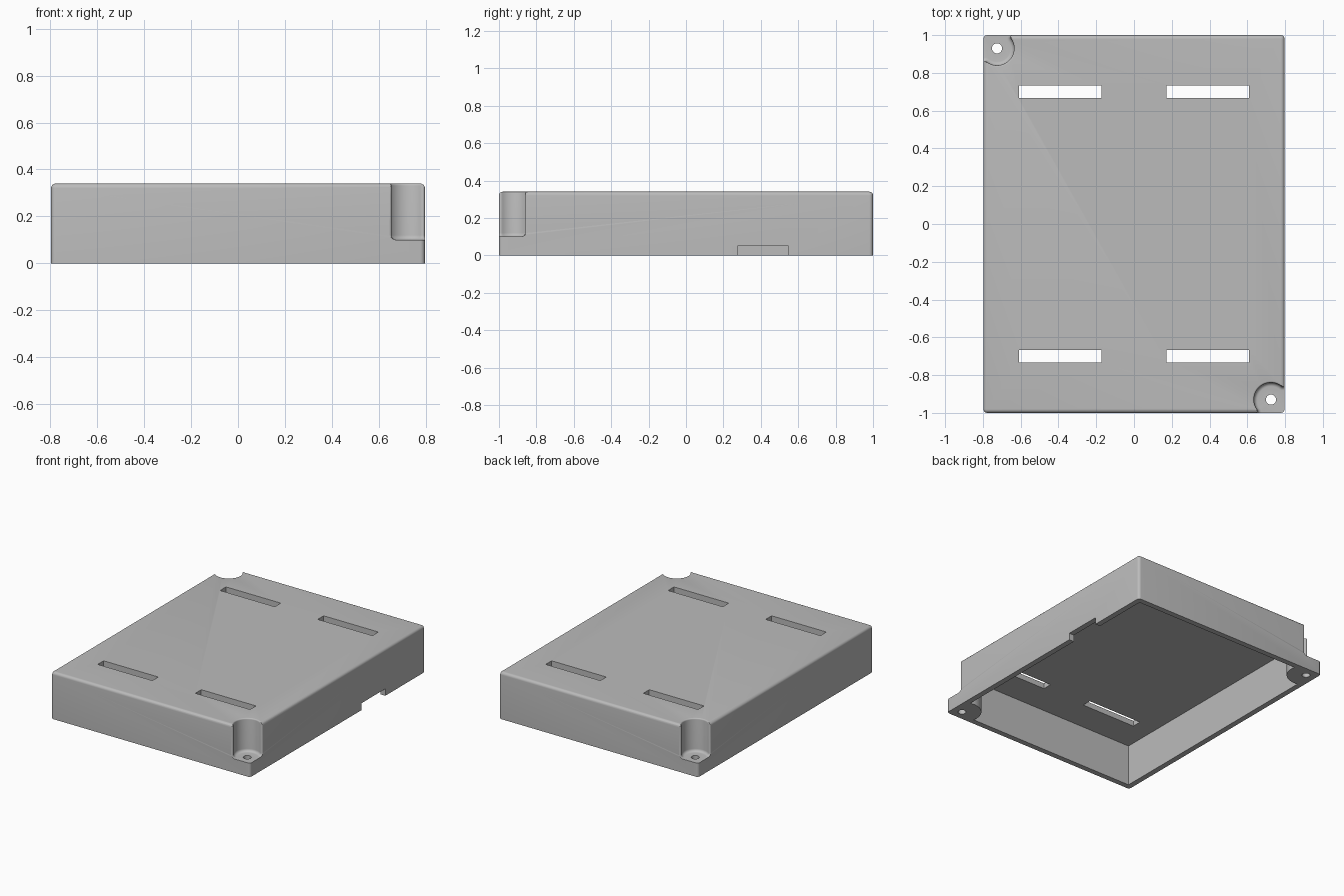
import bpy, bmesh, math

if "Cube" in bpy.data.objects:
    bpy.data.objects.remove(bpy.data.objects["Cube"])

W, L, H = 0.797, 1.0, 0.34      # half width, half length, height
WALL = 0.04
CX, CY = 0.725, -0.93           # screw position (repeated by half-turn)
POCKET_R, FILLET, FLOOR_Z = 0.09, 0.01, 0.10

grey = bpy.data.materials.new("grey plastic")
grey.diffuse_color = (0.5, 0.5, 0.5, 1)
grey.use_nodes = True
grey.node_tree.nodes["Principled BSDF"].inputs["Base Color"].default_value = grey.diffuse_color


def make_object(name, bm):
    bmesh.ops.recalc_face_normals(bm, faces=bm.faces)
    mesh = bpy.data.meshes.new(name)
    bm.to_mesh(mesh)
    bm.free()
    mesh.materials.append(grey)
    obj = bpy.data.objects.new(name, mesh)
    bpy.context.collection.objects.link(obj)
    return obj


def loft(name, sections):
    """Closed solid through (z, outline) sections with equal point counts."""
    bm = bmesh.new()
    rings = [[bm.verts.new((x, y, z)) for x, y in pts] for z, pts in sections]
    n = len(rings[0])
    for a, b in zip(rings, rings[1:]):
        for i in range(n):
            j = (i + 1) % n
            bm.faces.new((a[i], a[j], b[j], b[i]))
    bm.faces.new(rings[0][::-1])
    bm.faces.new(rings[-1])
    return make_object(name, bm)


def prism(name, pts, z0, z1):
    return loft(name, [(z0, pts), (z1, pts)])


def rect(x0, x1, y0, y1):
    return [(x0, y0), (x1, y0), (x1, y1), (x0, y1)]


def arc(cx, cy, r, a0, a1, n):
    return [(cx + r * math.cos(math.radians(a0 + (a1 - a0) * i / n)),
             cy + r * math.sin(math.radians(a0 + (a1 - a0) * i / n)))
            for i in range(n + 1)]


def half_turn(pts):
    return [(-x, -y) for x, y in pts]


def cut(body, cutter):
    mod = body.modifiers.new("cut", 'BOOLEAN')
    mod.operation, mod.solver, mod.object = 'DIFFERENCE', 'EXACT', cutter
    bpy.context.view_layer.objects.active = body
    bpy.ops.object.modifier_apply(modifier=mod.name)
    bpy.data.objects.remove(cutter)


def pocket_outline(o):
    """Round corner pocket with filleted mouth, grown outward by o."""
    d = POCKET_R + FILLET
    ay = -L + FILLET
    ax = CX - math.sqrt(d * d - (ay - CY) ** 2)
    bx = W - FILLET
    by = CY + math.sqrt(d * d - (bx - CX) ** 2)
    a = math.degrees(math.atan2(CY - ay, CX - ax))
    b = math.degrees(math.atan2(by - CY, bx - CX))
    pts = arc(ax, ay, FILLET - o, -85, a, 5)[:-1]
    pts += arc(CX, CY, POCKET_R + o, 180 + a, b, 28)
    pts += arc(bx, by, FILLET - o, 180 + b, 355, 5)[1:]
    return pts + [(1.1, pts[-1][1]), (1.1, -1.3), (pts[0][0], -1.3)]


# Outer body with rounded top and upright edges
bm = bmesh.new()
bmesh.ops.create_cube(bm, size=1)
for v in bm.verts:
    v.co = (v.co.x * 2 * W, v.co.y * 2 * L, (v.co.z + 0.5) * H)
edges = [e for e in bm.edges if max(v.co.z for v in e.verts) > 0.1]
bmesh.ops.bevel(bm, geom=edges, offset=0.02, segments=5, profile=0.5,
                affect='EDGES')
body = make_object("enclosure_cover", bm)

# Hollow interior, open below, leaving round screw bosses in two corners
ix, iy, boss = W - WALL, L - WALL, 0.13
a0 = 180 + math.degrees(math.asin((iy + CY) / boss))
a1 = math.degrees(math.acos((ix - CX) / boss))
half = arc(CX, CY, boss, a0, a1, 24) + [(ix, iy)]
cut(body, prism("cavity", half + half_turn(half), -0.1, H - WALL))

# Corner screw pockets: filleted floor, straight wall, eased rim
levels = []
for i in range(6):
    t = math.pi / 2 * i / 5
    levels.append((FLOOR_Z + 0.02 * (1 - math.cos(t)), -0.02 * (1 - math.sin(t))))
for i in range(5):
    t = math.pi / 2 * i / 4
    levels.append((H - 0.009 + 0.009 * math.sin(t), 0.009 * (1 - math.cos(t))))
levels.append((H + 0.1, 0.009))
for turn in (False, True):
    secs = []
    for z, o in levels:
        pts = pocket_outline(o)
        secs.append((z, half_turn(pts) if turn else pts))
    cut(body, loft("pocket", secs))
    hole = arc(CX, CY, 0.027, 0, 345, 23)
    cut(body, prism("screw_hole", half_turn(hole) if turn else hole, -0.1, 0.2))

# Four strap slots through the top
for sx in (-1, 1):
    for sy in (-1, 1):
        x0, x1 = sorted((sx * 0.172, sx * 0.61))
        cut(body, prism("slot", rect(x0, x1, sy * 0.7 - 0.034, sy * 0.7 + 0.034),
                        0.2, 0.5))

# Cable notch in the lower edge of the right wall
cut(body, prism("notch", rect(0.72, 0.9, 0.275, 0.547), -0.1, 0.05))

# Smooth the fillets, keep hard edges crisp
bpy.ops.object.select_all(action='DESELECT')
body.select_set(True)
bpy.context.view_layer.objects.active = body
bpy.ops.object.shade_smooth_by_angle(angle=math.radians(30))
